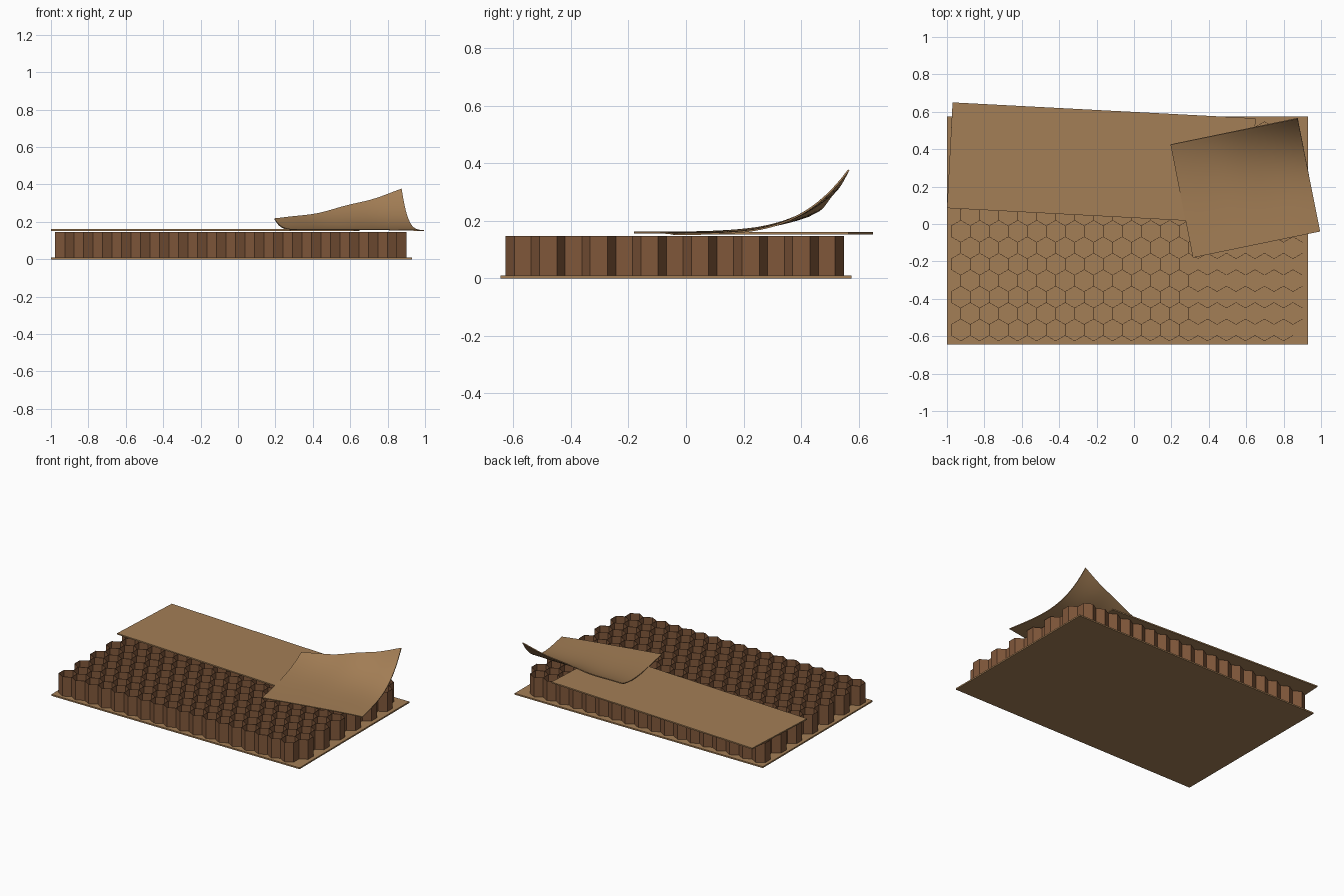
import bpy, bmesh, math
from mathutils import Vector

if "Cube" in bpy.data.objects:
    bpy.data.objects.remove(bpy.data.objects["Cube"], do_unlink=True)


def make_material(name, rgb):
    mat = bpy.data.materials.new(name)
    mat.use_nodes = True
    mat.diffuse_color = (*rgb, 1)
    mat.node_tree.nodes["Principled BSDF"].inputs["Base Color"].default_value = (*rgb, 1)
    return mat


def make_object(name, bm, mat):
    mesh = bpy.data.meshes.new(name)
    bm.to_mesh(mesh)
    bm.free()
    mesh.materials.append(mat)
    obj = bpy.data.objects.new(name, mesh)
    bpy.context.collection.objects.link(obj)
    return obj


def thicken(obj, thickness, mode="EXTRUDE"):
    mod = obj.modifiers.new("thickness", "SOLIDIFY")
    mod.solidify_mode = mode
    mod.thickness = thickness
    mod.offset = 0
    return mod


def sheet(name, corner, u, v, z, thickness, mat):
    """Flat board spanned by edge vectors u and v from one corner."""
    bm = bmesh.new()
    c, u, v = Vector(corner), Vector(u), Vector(v)
    verts = [bm.verts.new((*p, z)) for p in (c, c + u, c + u + v, c + v)]
    face = bm.faces.new(verts)
    ext = bmesh.ops.extrude_face_region(bm, geom=[face])["geom"]
    bmesh.ops.translate(bm, vec=(0, 0, thickness),
                        verts=[e for e in ext if isinstance(e, bmesh.types.BMVert)])
    bmesh.ops.recalc_face_normals(bm, faces=bm.faces)
    return make_object(name, bm, mat)


tan = make_material("tan cardboard", (0.37, 0.21, 0.092))
brown = make_material("brown paper", (0.215, 0.095, 0.042))

# Base board and the loose cover board lying over the back half
sheet("base_board", (-1, -0.645), (1.93, 0), (0, 1.22), 0, 0.01, tan)
sheet("cover_board", (-1, 0.085), (1.62, -0.085), (0.03, 0.565), 0.152, 0.009, tan)

# Honeycomb core: shared hexagon edges pulled up into thin walls
ROWS, COLS, RADIUS = 13, 18, 0.0586
BOTTOM, TOP = 0.01, 0.147
pitch = math.sqrt(3) * RADIUS
bm = bmesh.new()
corners = {}


def corner_vert(x, y):
    key = (round(x, 3), round(y, 3))
    for dx in (-0.001, 0, 0.001):
        for dy in (-0.001, 0, 0.001):
            near = (round(key[0] + dx, 3), round(key[1] + dy, 3))
            if near in corners:
                return corners[near]
    corners[key] = bm.verts.new((x, y, BOTTOM))
    return corners[key]


for row in range(ROWS):
    cy = -0.625 + RADIUS + row * 1.5 * RADIUS
    for col in range(COLS):
        cx = -0.977 + pitch * (col + 0.5 + 0.5 * (row % 2))
        ring = [corner_vert(cx + RADIUS * math.sin(k * math.pi / 3),
                            cy + RADIUS * math.cos(k * math.pi / 3)) for k in range(6)]
        for a, b in zip(ring, ring[1:] + ring[:1]):
            if not bm.edges.get((a, b)):
                bm.edges.new((a, b))
ext = bmesh.ops.extrude_edge_only(bm, edges=bm.edges[:])["geom"]
bmesh.ops.translate(bm, vec=(0, 0, TOP - BOTTOM),
                    verts=[e for e in ext if isinstance(e, bmesh.types.BMVert)])
core = make_object("honeycomb_core", bm, brown)
thicken(core, 0.002, "NON_MANIFOLD")

# Curled sheet: flat at the front, peeling up towards its back left corner
STEPS = 28
start, across, back = Vector((0.315, -0.18)), Vector((0.68, 0.14)), Vector((-0.12, 0.605))
bm = bmesh.new()
grid = []
for j in range(STEPS + 1):
    t = j / STEPS
    line = []
    for i in range(STEPS + 1):
        s = i / STEPS
        p = start + across * s + back * t
        lift = (0.057 + 0.157 * s ** 1.5) * t ** 3.8
        ripple = 0.003 * math.sin(s * 14) * t * t
        droop = -0.006 * s ** 6 * (1 - t)
        line.append(bm.verts.new((p.x, p.y, 0.159 + lift + ripple + droop)))
    grid.append(line)
for j in range(STEPS):
    for i in range(STEPS):
        bm.faces.new((grid[j][i], grid[j][i + 1], grid[j + 1][i + 1], grid[j + 1][i]))
curl = make_object("curled_sheet", bm, tan)
thicken(curl, 0.006)
bpy.ops.object.select_all(action="DESELECT")
curl.select_set(True)
bpy.context.view_layer.objects.active = curl
bpy.ops.object.modifier_apply(modifier="thickness")
bpy.ops.object.shade_smooth_by_angle(angle=math.radians(35))
